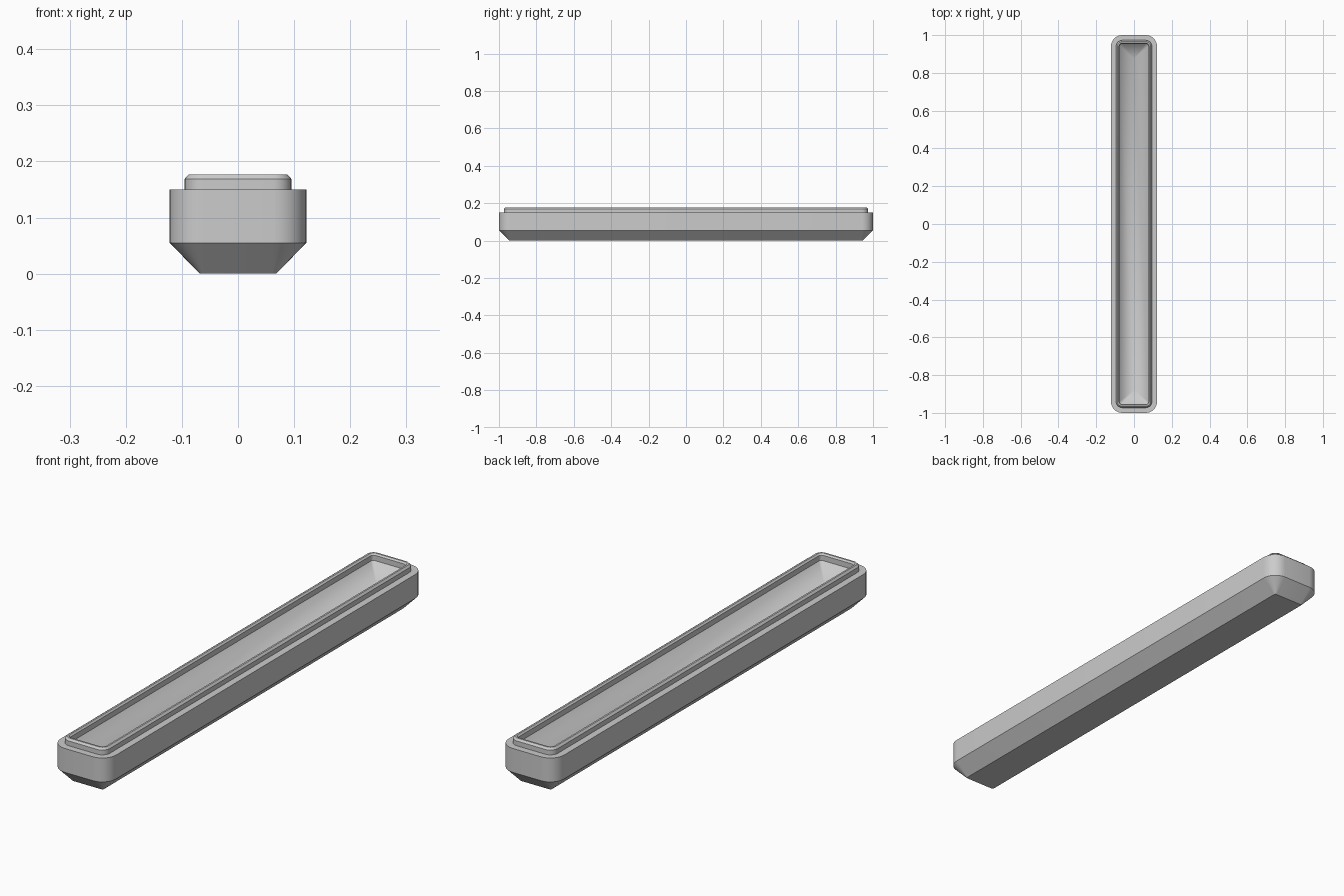
import bpy, bmesh, math

if "Cube" in bpy.data.objects:
    bpy.data.objects.remove(bpy.data.objects["Cube"])

HALF_W, HALF_L, RADIUS, STEPS = 0.122, 1.0, 0.06, 8

grey = bpy.data.materials.new("plain grey")
grey.use_nodes = True
color = (0.6, 0.6, 0.6, 1)
grey.diffuse_color = color
grey.node_tree.nodes["Principled BSDF"].inputs["Base Color"].default_value = color


def ring(bm, inset, z):
    """Rounded rectangle, inset from the outer wall."""
    r = max(RADIUS - inset, 0)
    cx, cy = HALF_W - inset - r, HALF_L - inset - r
    verts = []
    for q, (sx, sy) in enumerate([(1, 1), (-1, 1), (-1, -1), (1, -1)]):
        for i in range(STEPS + 1):
            a = (q + i / STEPS) * math.pi / 2
            verts.append(bm.verts.new((sx * cx + r * math.cos(a),
                                       sy * cy + r * math.sin(a), z)))
    return verts


# (inset, height) from the base, up the outside, over the lip, down the trough
profile = [(0.054, 0), (0, 0.055), (0, 0.15), (0.027, 0.15), (0.027, 0.169),
           (0.034, 0.177), (0.041, 0.177), (0.047, 0.171), (0.047, 0.15),
           (HALF_W, 0.075)]

bm = bmesh.new()
rings = [ring(bm, inset, z) for inset, z in profile]
bm.faces.new(rings[0])
for low, high in zip(rings, rings[1:]):
    for i in range(len(low)):
        j = (i + 1) % len(low)
        bm.faces.new((low[i], low[j], high[j], high[i]))
# the last ring closes into the valley line of the trough
bmesh.ops.remove_doubles(bm, verts=bm.verts, dist=0.0001)
bmesh.ops.recalc_face_normals(bm, faces=bm.faces)
mesh = bpy.data.meshes.new("long_tray")
bm.to_mesh(mesh)
bm.free()
mesh.materials.append(grey)

tray = bpy.data.objects.new("long_tray", mesh)
bpy.context.collection.objects.link(tray)
bpy.context.view_layer.objects.active = tray
tray.select_set(True)
bpy.ops.object.shade_smooth_by_angle(angle=math.radians(30))
